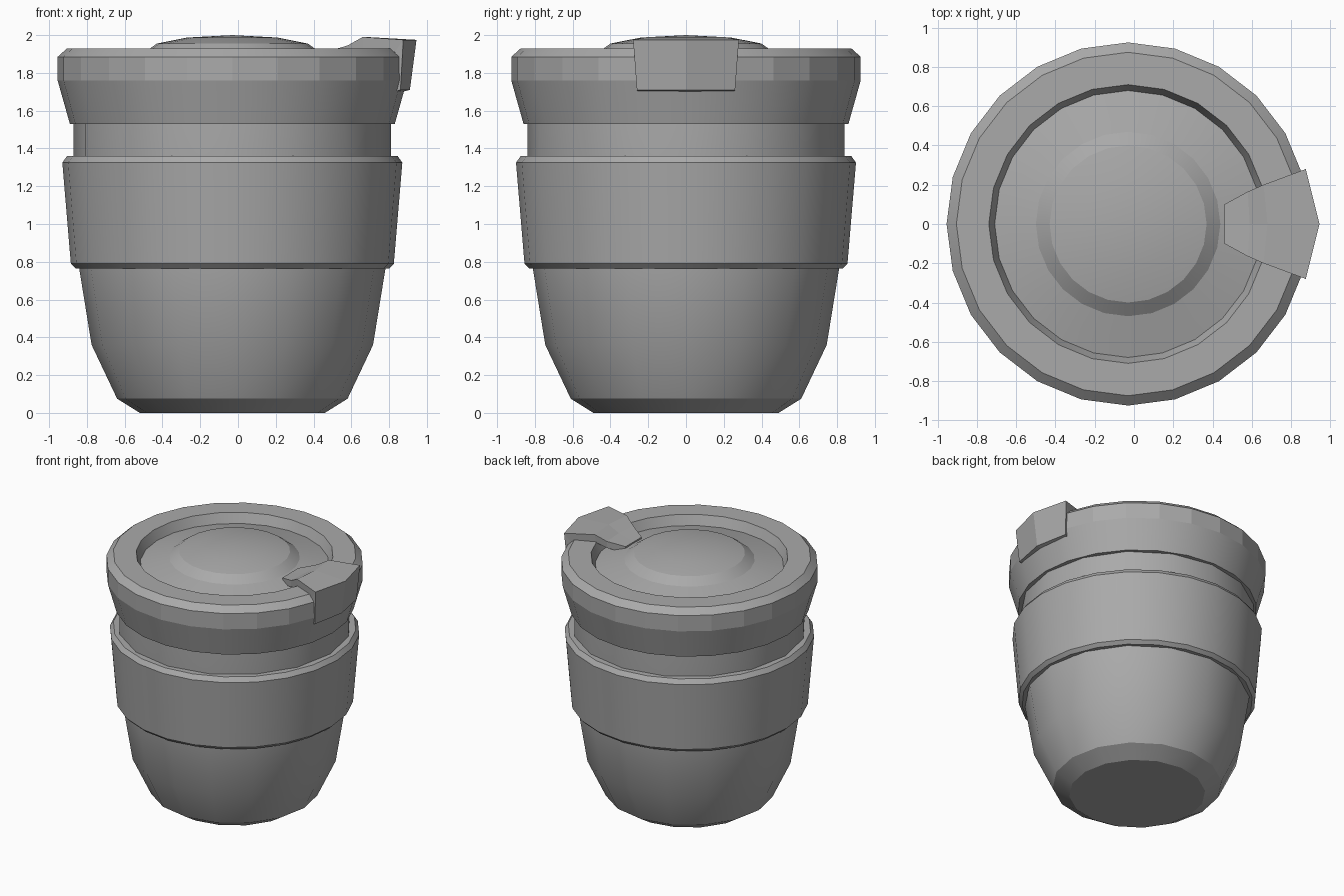
import bpy, bmesh, math

cube = bpy.data.objects.get("Cube")
if cube:
    bpy.data.objects.remove(cube, do_unlink=True)

AXIS_X = -0.03  # the cup sits slightly off centre to balance the tab

grey = bpy.data.materials.new("plain_grey")
grey.use_nodes = True
colour = (0.4, 0.4, 0.4, 1)
grey.diffuse_color = colour
grey.node_tree.nodes["Principled BSDF"].inputs["Base Color"].default_value = colour


def finish(name, bm, angle=None):
    bmesh.ops.recalc_face_normals(bm, faces=bm.faces)
    mesh = bpy.data.meshes.new(name)
    bm.to_mesh(mesh)
    bm.free()
    mesh.materials.append(grey)
    obj = bpy.data.objects.new(name, mesh)
    bpy.context.collection.objects.link(obj)
    if angle:
        bpy.ops.object.select_all(action='DESELECT')
        obj.select_set(True)
        bpy.context.view_layer.objects.active = obj
        bpy.ops.object.shade_smooth_by_angle(angle=math.radians(angle))
    return obj


def lathe(name, profile, sides, angle, closed=False):
    """Turn a (radius, height) profile around the cup axis."""
    bm = bmesh.new()
    rings = []
    for r, z in profile:
        count = sides if r > 0 else 1
        rings.append([bm.verts.new((AXIS_X + r * math.cos(math.tau * i / sides),
                                    r * math.sin(math.tau * i / sides), z))
                      for i in range(count)])
    pairs = list(zip(rings, rings[1:]))
    if closed:
        pairs.append((rings[-1], rings[0]))
    for a, b in pairs:
        for i in range(sides):
            j = (i + 1) % sides
            corners = [a[i % len(a)], a[j % len(a)], b[j % len(b)], b[i % len(b)]]
            bm.faces.new(list(dict.fromkeys(corners)))
    return finish(name, bm, angle)


# Cup body with a chamfered foot and straight neck
lathe("cup_body", [(0, 0), (0.49, 0), (0.61, 0.075), (0.745, 0.36),
                   (0.81, 0.76), (0.84, 1.33), (0.84, 1.6), (0, 1.6)], 16, 30)

# Grip sleeve around the middle
lathe("grip_sleeve", [(0.80, 0.765), (0.83, 0.765), (0.855, 0.79), (0.90, 1.325),
                      (0.875, 1.36), (0.82, 1.36)], 24, 30, closed=True)

# Lid with a raised rim, sunken floor and low dome
lathe("lid", [(0, 1.53), (0.86, 1.53), (0.925, 1.76), (0.925, 1.885), (0.875, 1.93),
              (0.71, 1.93), (0.68, 1.855), (0.47, 1.905), (0.40, 1.955),
              (0.24, 1.987), (0, 2.0)], 24, 14.5)

# Opening tab: (centre x, side x, half width, height), over the top then back beneath
path = [(0.46, 0.46, 0.10, 1.91), (0.59, 0.58, 0.165, 1.945), (0.68, 0.66, 0.20, 1.99),
        (0.945, 0.875, 0.28, 1.975), (0.91, 0.86, 0.26, 1.71),
        (0.87, 0.83, 0.25, 1.70), (0.88, 0.83, 0.26, 1.91), (0.68, 0.66, 0.19, 1.925),
        (0.59, 0.58, 0.16, 1.89), (0.46, 0.46, 0.10, 1.86)]
bm = bmesh.new()
columns = [[bm.verts.new((xs if side else xc, side * half, z))
            for xc, xs, half, z in path] for side in (-1, 0, 1)]
n = len(path)
for a, b in zip(columns, columns[1:]):
    for i in range(n):
        j = (i + 1) % n
        bm.faces.new((a[i], a[j], b[j], b[i]))
for col in (columns[0], columns[-1]):
    for i in range(n // 2 - 1):
        bm.faces.new((col[i], col[i + 1], col[n - 2 - i], col[n - 1 - i]))
finish("lid_tab", bm)
